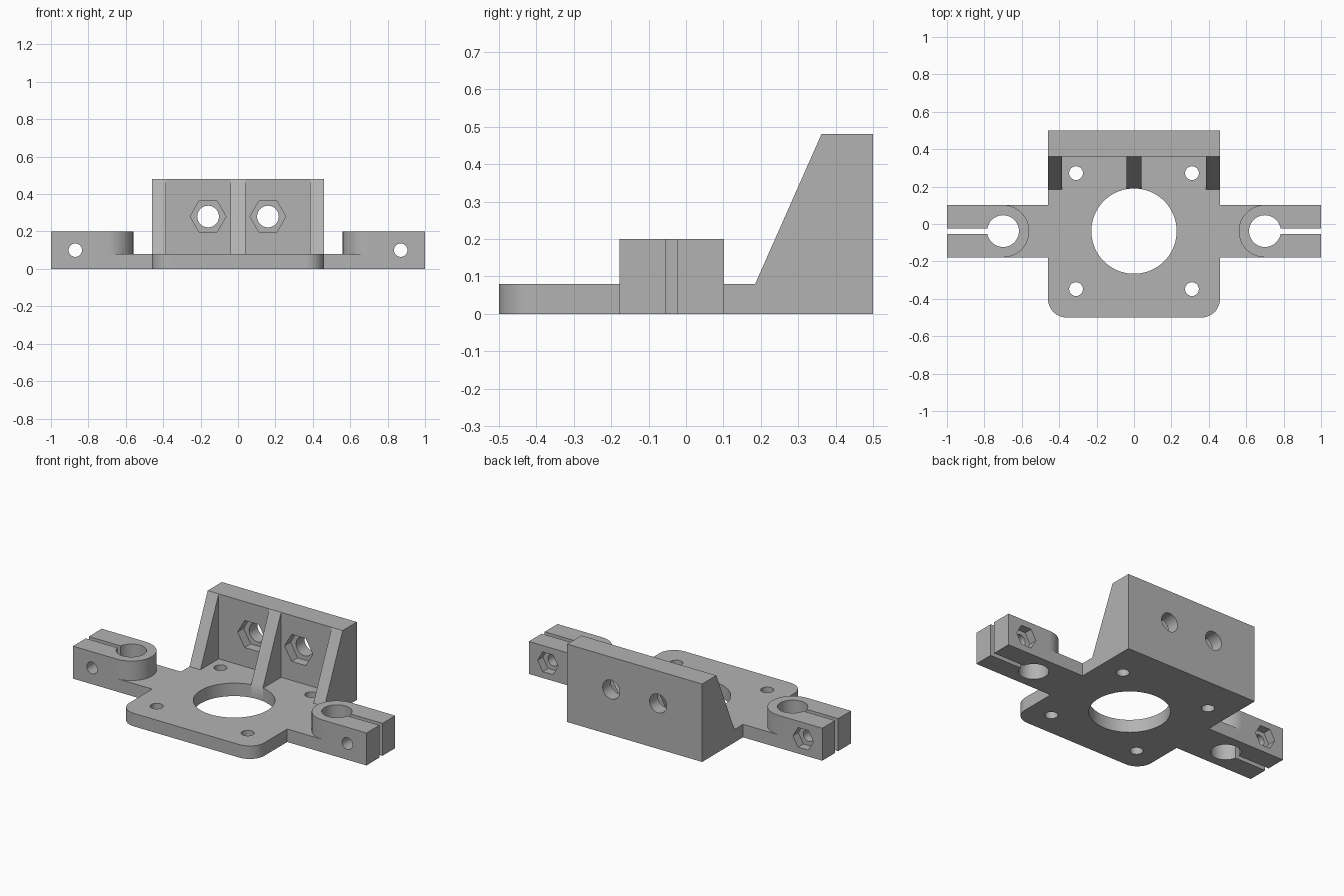
import bpy, bmesh
from math import cos, sin, pi, radians

if "Cube" in bpy.data.objects:
    bpy.data.objects.remove(bpy.data.objects["Cube"], do_unlink=True)

grey = bpy.data.materials.new("plain grey")
grey.use_nodes = True
colour = (0.45, 0.45, 0.45, 1)
grey.diffuse_color = colour
grey.node_tree.nodes["Principled BSDF"].inputs["Base Color"].default_value = colour

AXIS_MAP = {
    "x": lambda u, v, w: (w, u, v),
    "y": lambda u, v, w: (u, w, v),
    "z": lambda u, v, w: (u, v, w),
}


def prism(name, outline, axis, low, high):
    """Extrude a flat outline along an axis."""
    place = AXIS_MAP[axis]
    bm = bmesh.new()
    face = bm.faces.new([bm.verts.new(place(u, v, low)) for u, v in outline])
    side = bmesh.ops.extrude_face_region(bm, geom=[face])
    moved = [g for g in side["geom"] if isinstance(g, bmesh.types.BMVert)]
    bmesh.ops.translate(bm, verts=moved, vec=place(0, 0, high - low))
    bmesh.ops.recalc_face_normals(bm, faces=bm.faces)
    mesh = bpy.data.meshes.new(name)
    bm.to_mesh(mesh)
    bm.free()
    mesh.materials.append(grey)
    obj = bpy.data.objects.new(name, mesh)
    bpy.context.collection.objects.link(obj)
    return obj


def arc(cx, cy, r, start, end, steps):
    angles = [radians(start + (end - start) * i / steps) for i in range(steps + 1)]
    return [(cx + r * cos(a), cy + r * sin(a)) for a in angles]


def ring(cx, cy, r, sides=48):
    return arc(cx, cy, r, 0, 360, sides)[:-1]


def rect(u0, u1, v0, v1):
    return [(u0, v0), (u1, v0), (u1, v1), (u0, v1)]


def combine(body, part, operation):
    """Apply one boolean and discard the operand."""
    mod = body.modifiers.new("combine", "BOOLEAN")
    mod.operation, mod.solver, mod.object = operation, "EXACT", part
    bpy.context.view_layer.objects.active = body
    bpy.ops.object.modifier_apply(modifier=mod.name)
    bpy.data.objects.remove(part, do_unlink=True)


# Main dimensions
HALF, BASE, CLAMP_TOP, WALL_TOP = 0.46, 0.08, 0.2, 0.48
WALL_FRONT, BACK, MID_Y = 0.362, 0.5, -0.038
ARM_FRONT, ARM_BACK = MID_Y - 0.14, MID_Y + 0.14
CLAMP_X, BOLT_X, BOLT_Z = 0.7, 0.87, 0.1

# Base plate with rounded front corners and two side arms
right_half = (arc(HALF - 0.1, -0.4, 0.1, -90, 0, 12)
              + [(HALF, ARM_FRONT), (1, ARM_FRONT), (1, ARM_BACK),
                 (HALF, ARM_BACK), (HALF, BACK)])
outline = right_half + [(-x, y) for x, y in reversed(right_half)]
bracket = prism("mounting_bracket", outline, "z", 0, BASE)

# Back wall
wall = prism("back_wall", rect(-HALF, HALF, WALL_FRONT, BACK), "z", 0, WALL_TOP)
combine(bracket, wall, "UNION")

# Three sloping ribs
slope = [(0.185, 0), (BACK, 0), (BACK, WALL_TOP), (WALL_FRONT, WALL_TOP), (0.185, BASE)]
for low, high in ((-HALF, -0.385), (-0.04, 0.04), (0.385, HALF)):
    combine(bracket, prism("rib", slope, "x", low, high), "UNION")

# Rod clamps, rounded on the inner end
for s in (-1, 1):
    shape = arc(CLAMP_X, MID_Y, 0.14, 90, 270, 32) + [(1, ARM_FRONT), (1, ARM_BACK)]
    shape = [(s * x, y) for x, y in shape]
    combine(bracket, prism("rod_clamp", shape, "z", 0, CLAMP_TOP), "UNION")

# Every opening
cutters = [prism("motor_hole", ring(0, MID_Y, 0.228, 72), "z", -1, 1)]
for s in (-1, 1):
    for dy in (-0.31, 0.31):
        cutters.append(prism("plate_screw_hole",
                             ring(s * 0.31, MID_Y + dy, 0.037, 24), "z", -1, 1))
    cutters += [
        prism("rod_hole", ring(s * CLAMP_X, MID_Y, 0.085), "z", -1, 1),
        prism("clamp_slot", rect(*sorted((s * CLAMP_X, s * 1.1)),
                                 MID_Y - 0.015, MID_Y + 0.015), "z", -1, 1),
        prism("clamp_bolt_hole", ring(s * BOLT_X, BOLT_Z, 0.036, 24), "y", -1, 1),
        prism("clamp_nut_pocket", ring(s * BOLT_X, BOLT_Z, 0.07, 6), "y", 0.05, 0.3),
        prism("wall_bolt_hole", ring(s * 0.16, 0.28, 0.058, 32), "y", 0.2, 1),
        prism("wall_nut_pocket", ring(s * 0.16, 0.28, 0.096, 6), "y", 0.25, 0.42),
    ]
for cutter in cutters:
    combine(bracket, cutter, "DIFFERENCE")

# Smooth curves, crisp edges
bpy.ops.object.select_all(action="DESELECT")
bracket.select_set(True)
bpy.context.view_layer.objects.active = bracket
bpy.ops.object.shade_smooth_by_angle(angle=radians(30))
weighted = bracket.modifiers.new("flat faces stay flat", "WEIGHTED_NORMAL")
weighted.keep_sharp = True
